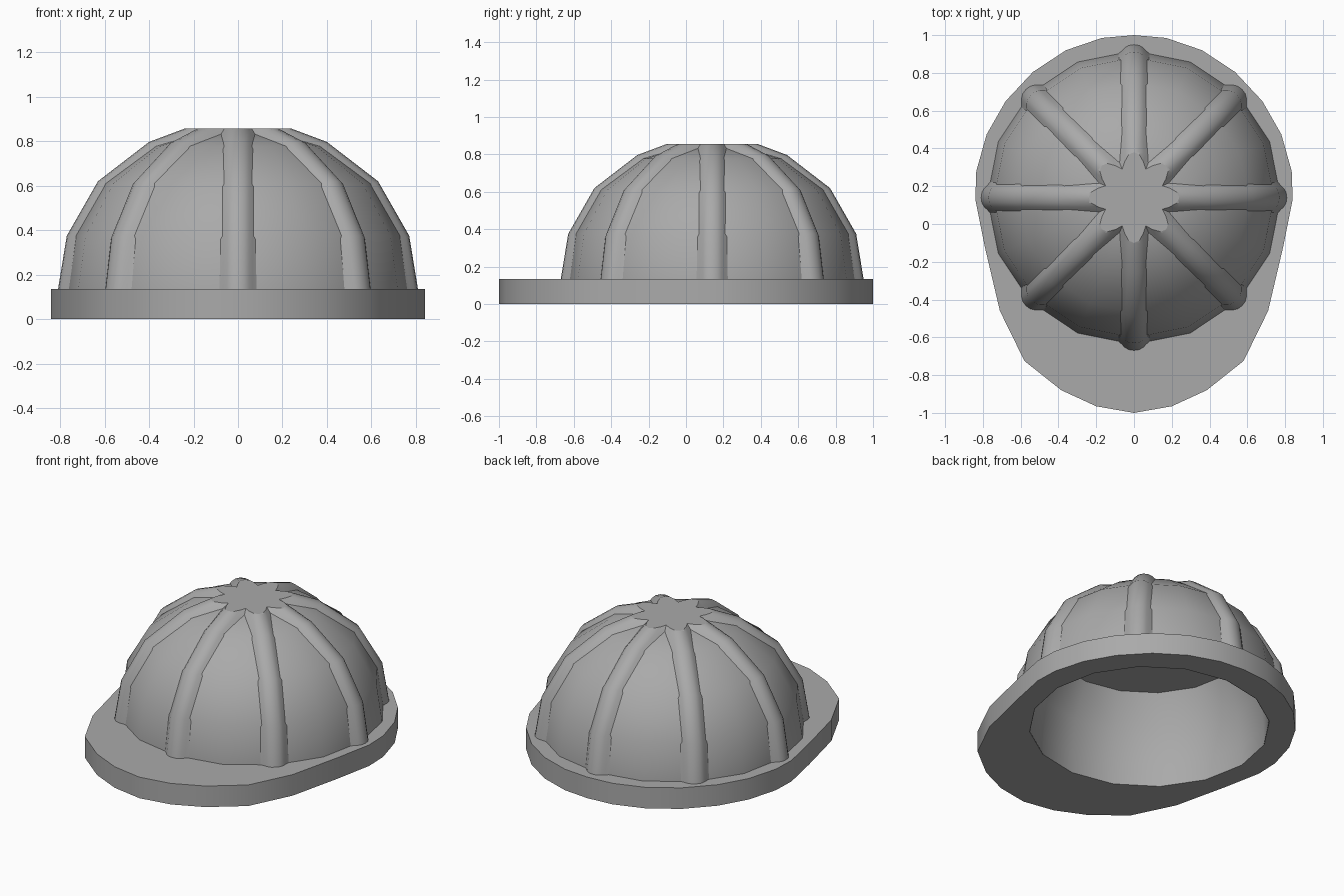
import bpy, bmesh, math
from mathutils import Vector, Matrix

cube = bpy.data.objects.get("Cube")
if cube:
    bpy.data.objects.remove(cube, do_unlink=True)

CENTRE = Vector((0, 0.14, 0))   # axis of the dome
SIDES = 16
BRIM_TOP = 0.135
CROWN = 0.857                   # height where the ribs are cut flat
OPENING = 0.698                 # radius of the hole underneath

grey = bpy.data.materials.new("shell_grey")
grey.use_nodes = True
colour = (0.4, 0.4, 0.4, 1)
grey.diffuse_color = colour
grey.node_tree.nodes["Principled BSDF"].inputs["Base Color"].default_value = colour


def finish(name, bm, angle=35):
    bmesh.ops.recalc_face_normals(bm, faces=bm.faces)
    mesh = bpy.data.meshes.new(name)
    bm.to_mesh(mesh)
    bm.free()
    obj = bpy.data.objects.new(name, mesh)
    bpy.context.collection.objects.link(obj)
    mesh.materials.append(grey)
    bpy.ops.object.select_all(action="DESELECT")
    obj.select_set(True)
    bpy.context.view_layer.objects.active = obj
    bpy.ops.object.shade_smooth_by_angle(angle=math.radians(angle))
    return obj


def loop_edges(bm, points):
    verts = [bm.verts.new(p) for p in points]
    return [bm.edges.new((a, b)) for a, b in zip(verts, verts[1:] + verts[:1])]


# Dome shell: outer skin, hidden foot and hollow inside turned as one profile
profile = [(0, 0.835), (0.2, 0.832), (0.382, 0.777), (0.607, 0.61), (0.742, 0.375),
           (0.777, BRIM_TOP), (0.777, 0.1), (OPENING, 0),
           (0.695, 0.12), (0.672, 0.34), (0.575, 0.557), (0, 0.557)]
bm = bmesh.new()
verts = [bm.verts.new(CENTRE + Vector((r, 0, z))) for r, z in profile]
edges = [bm.edges.new(pair) for pair in zip(verts, verts[1:])]
bmesh.ops.spin(bm, geom=verts + edges, cent=CENTRE, axis=(0, 0, 1),
               angle=math.tau, steps=SIDES)
bmesh.ops.remove_doubles(bm, verts=bm.verts, dist=0.0005)
finish("dome_shell", bm)

# Brim: mirrored outline with a round opening, extruded upward
half = [(0, 1), (0.17, 0.985), (0.36, 0.92), (0.535, 0.805), (0.68, 0.65),
        (0.78, 0.475), (0.835, 0.28), (0.84, 0.13), (0.79, -0.12), (0.71, -0.46),
        (0.58, -0.725), (0.385, -0.88), (0.2, -0.965), (0, -1)]
outline = half + [(-x, y) for x, y in half[-2:0:-1]]
bm = bmesh.new()
edges = loop_edges(bm, [(x, y, 0) for x, y in outline])
edges += loop_edges(bm, [CENTRE + Matrix.Rotation(math.tau * i / SIDES, 3, "Z")
                         @ Vector((OPENING + 0.002, 0, 0)) for i in range(SIDES)])
bmesh.ops.triangle_fill(bm, edges=edges, use_beauty=True)
out = bmesh.ops.extrude_face_region(bm, geom=bm.faces[:], use_keep_orig=True)
top = [v for v in out["geom"] if isinstance(v, bmesh.types.BMVert)]
bmesh.ops.translate(bm, verts=top, vec=(0, 0, BRIM_TOP))
finish("brim", bm)

# Ribs: low rounded section with flared feet, swept over the dome and repeated
path = [Vector(p) for p in [(0.815, 0.1), (0.77, 0.375), (0.63, 0.62),
                            (0.4, 0.797), (0.24, 0.857), (0, 0.94)]]
side_points = [(0.088, -0.052), (0.066, -0.034), (0.05, -0.017), (0.028, -0.004)]
section = ([(-x, d) for x, d in side_points] + [(0, 0)]
           + side_points[::-1] + [(0, -0.04)])
bm = bmesh.new()
for k in range(8):
    turn = Matrix.Rotation(math.tau * k / 8, 3, "Z")
    rings = []
    for i, p in enumerate(path):
        along = path[min(i + 1, len(path) - 1)] - path[max(i - 1, 0)]
        normal = Vector((along.y, -along.x)).normalized()
        if i == len(path) - 1:
            normal = Vector((0, 1))
        ring = []
        for side, depth in section:
            # the underside runs deeper near the crown so the ribs merge there
            if side == 0 and i >= 4:
                depth *= 3
            q = p + normal * depth
            ring.append(bm.verts.new(CENTRE + turn @ Vector((q.x, side, q.y))))
        rings.append(ring)
    for a, b in zip(rings, rings[1:]):
        for j in range(len(section)):
            n = (j + 1) % len(section)
            bm.faces.new((a[j], a[n], b[n], b[j]))
    bm.faces.new(rings[0])
    bm.faces.new(rings[-1])

# Flat star-shaped crown where the ribs meet
bmesh.ops.bisect_plane(bm, geom=bm.verts[:] + bm.edges[:] + bm.faces[:],
                       plane_co=(0, 0, CROWN), plane_no=(0, 0, 1), clear_outer=True)
bmesh.ops.holes_fill(bm, edges=[e for e in bm.edges if e.is_boundary])
ribs = finish("ribs", bm, 45)
for face in ribs.data.polygons:
    if face.center.z > CROWN - 0.001:
        face.use_smooth = False
